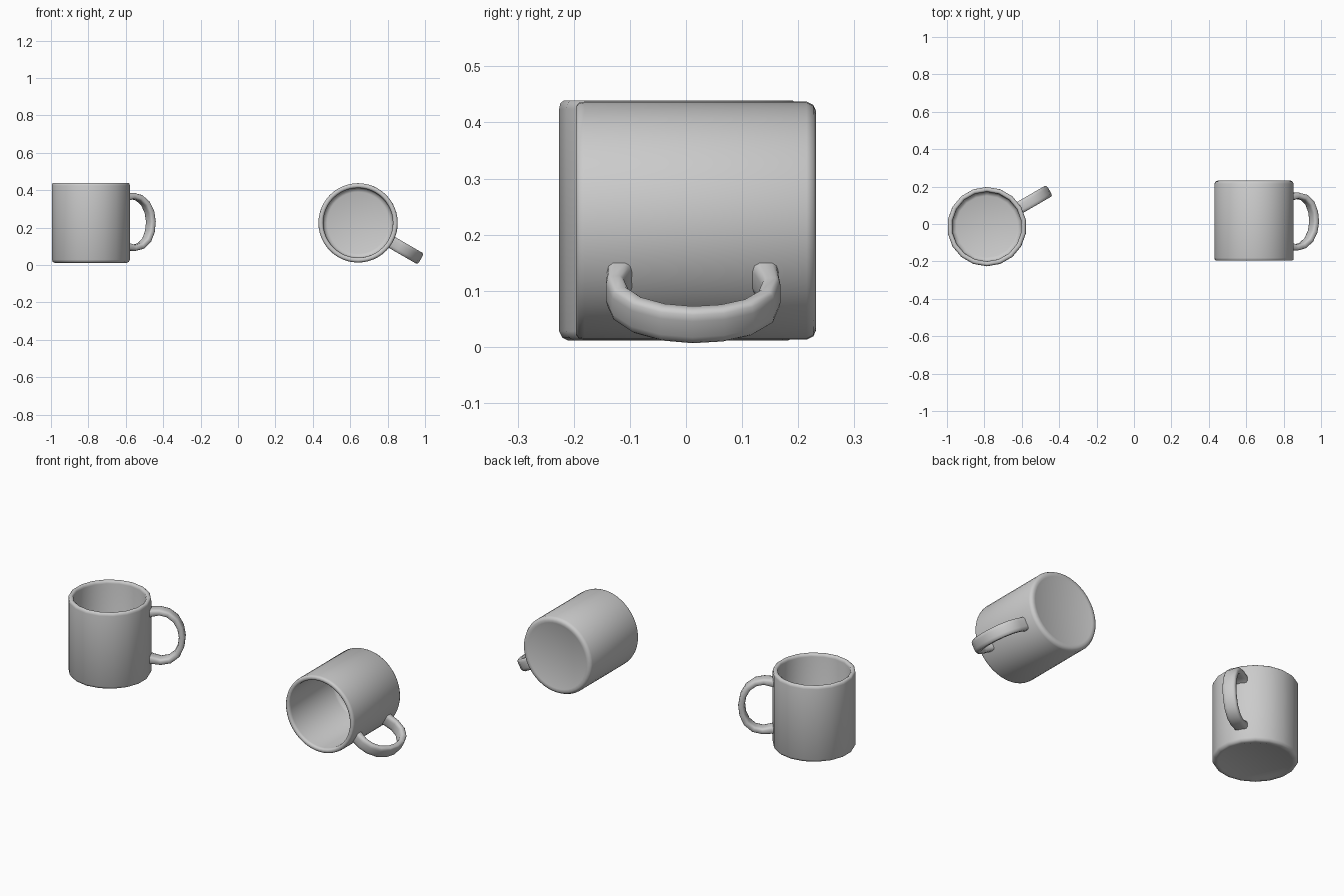
import bpy, bmesh
from math import radians, cos, sin, pi, copysign
from mathutils import Matrix, Vector

if "Cube" in bpy.data.objects:
    bpy.data.objects.remove(bpy.data.objects["Cube"])

# Body profile (radius, height): underside, outer wall, rim, inner wall, floor
BODY = [(0.165, 0.007), (0.182, 0.001), (0.195, 0.0), (0.206, 0.005), (0.212, 0.017),
        (0.212, 0.413), (0.210, 0.423), (0.204, 0.428), (0.194, 0.428),
        (0.188, 0.423), (0.186, 0.413), (0.186, 0.048), (0.180, 0.034), (0.165, 0.028)]

# Handle centreline (radius, height, thickness)
HANDLE = [(0.196, 0.350, 0.056), (0.215, 0.352, 0.042), (0.255, 0.358, 0.034),
          (0.298, 0.348, 0.034), (0.337, 0.318, 0.034), (0.362, 0.272, 0.034),
          (0.371, 0.220, 0.034), (0.365, 0.168, 0.034), (0.345, 0.122, 0.034),
          (0.308, 0.090, 0.034), (0.262, 0.080, 0.034), (0.218, 0.088, 0.042),
          (0.196, 0.092, 0.056)]
HANDLE_WIDTH = 0.068


def bridge(bm, rings):
    for a, b in zip(rings, rings[1:]):
        n = len(a)
        for i in range(n):
            j = (i + 1) % n
            bm.faces.new((a[i], a[j], b[j], b[i]))
    bm.faces.new(rings[0][::-1])
    bm.faces.new(rings[-1])


def finish(bm, name, matrix):
    bmesh.ops.recalc_face_normals(bm, faces=bm.faces[:])
    mesh = bpy.data.meshes.new(name)
    bm.to_mesh(mesh)
    bm.free()
    obj = bpy.data.objects.new(name, mesh)
    bpy.context.collection.objects.link(obj)
    obj.matrix_world = matrix
    bpy.context.view_layer.objects.active = obj
    obj.select_set(True)
    bpy.ops.object.shade_smooth_by_angle(angle=radians(50))
    obj.select_set(False)


def make_body(name, sides, matrix):
    bm = bmesh.new()
    rings = [[bm.verts.new((r * cos(2 * pi * i / sides), r * sin(2 * pi * i / sides), z))
              for i in range(sides)] for r, z in BODY]
    bridge(bm, rings)
    finish(bm, name, matrix)


def make_handle(name, matrix, sides=12):
    bm = bmesh.new()
    pts = [Vector((r, 0, z)) for r, z, t in HANDLE]
    rings = []
    for k, p in enumerate(pts):
        tangent = (pts[min(k + 1, len(pts) - 1)] - pts[max(k - 1, 0)]).normalized()
        normal = Vector((-tangent.z, 0, tangent.x))
        ring = []
        for i in range(sides):
            # Rounded-rectangle cross-section
            a = 2 * pi * (i + 0.5) / sides
            u = copysign(abs(cos(a)) ** 0.55, cos(a)) * HANDLE_WIDTH / 2
            v = copysign(abs(sin(a)) ** 0.55, sin(a)) * HANDLE[k][2] / 2
            ring.append(bm.verts.new(p + normal * v + Vector((0, u, 0))))
        rings.append(ring)
    bridge(bm, rings)
    finish(bm, name, matrix)


def make_mug(prefix, sides, matrix):
    make_body(prefix + "_mug_body", sides, matrix)
    make_handle(prefix + "_mug_handle", matrix)


# Upright mug, handle turned 30 degrees to the back right
make_mug("upright", 18, Matrix.Translation((-0.787, -0.014, 0.011))
         @ Matrix.Rotation(radians(30), 4, 'Z'))

# Mug on its side, mouth to the front, resting on its handle
make_mug("lying", 48, Matrix.Translation((0.642, 0.232, 0.225))
         @ Matrix.Rotation(radians(90), 4, 'X') @ Matrix.Rotation(radians(-30), 4, 'Z'))
